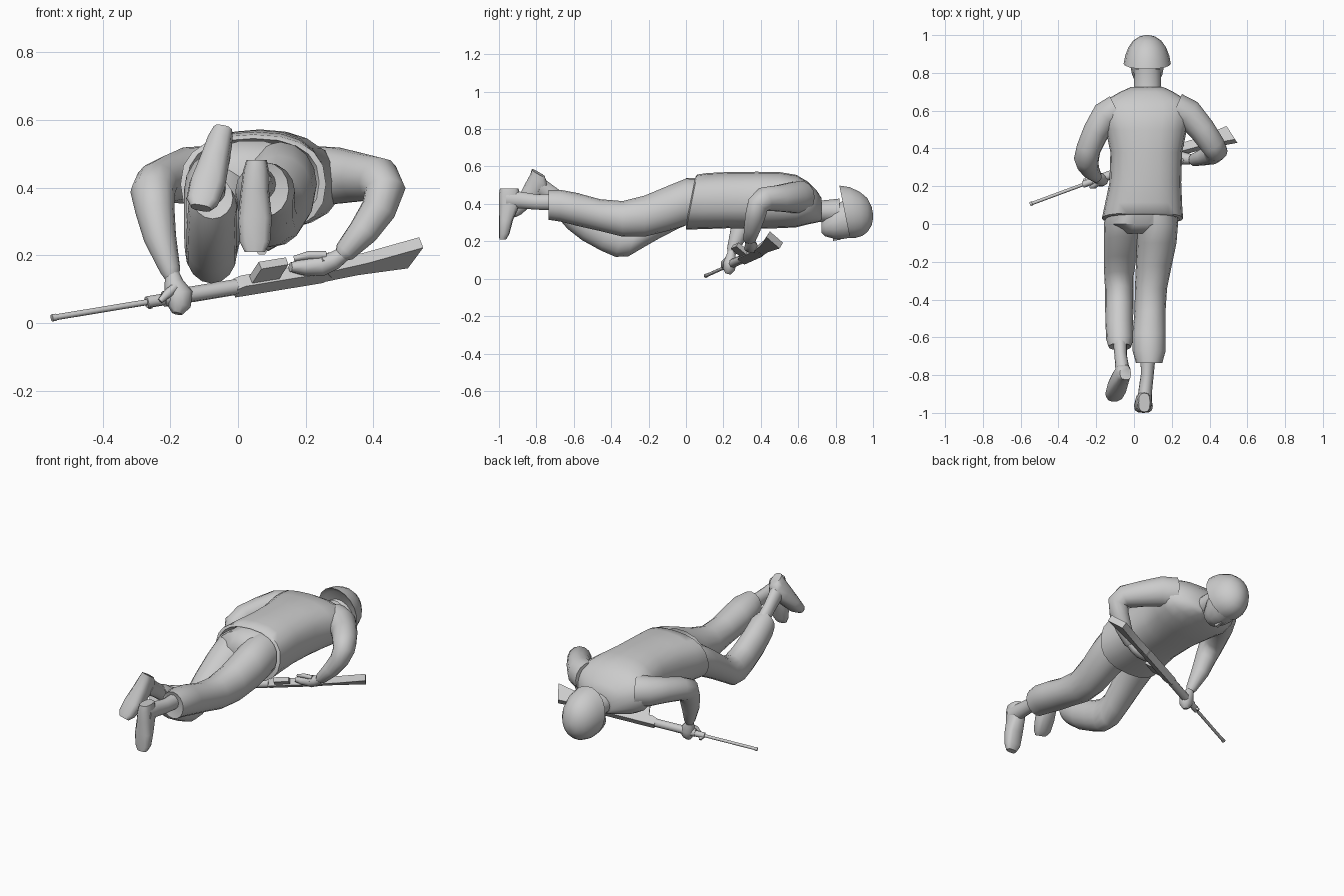
import bpy, bmesh, math
from mathutils import Vector

grey = bpy.data.materials.new("light_grey")
grey.diffuse_color = (0.6, 0.6, 0.6, 1)


def finish(name, bm, angle=50):
    bmesh.ops.recalc_face_normals(bm, faces=bm.faces)
    me = bpy.data.meshes.new(name)
    bm.to_mesh(me)
    bm.free()
    me.materials.append(grey)
    ob = bpy.data.objects.new(name, me)
    bpy.context.collection.objects.link(ob)
    bpy.ops.object.select_all(action='DESELECT')
    ob.select_set(True)
    bpy.context.view_layer.objects.active = ob
    bpy.ops.object.shade_smooth_by_angle(angle=math.radians(angle))
    return ob


def loft(name, rings, n=14, axis=None, power=2.0, slants=None, ref=(1, 0, 0), angle=50):
    """Skin of ellipse rings (x, y, z, half width, half depth)."""
    bm = bmesh.new()
    pts = [Vector(r[:3]) for r in rings]
    loops = []
    for i, r in enumerate(rings):
        if axis:
            t = Vector(axis).normalized()
        else:
            d0 = (pts[i] - pts[max(i - 1, 0)]).normalized()
            d1 = (pts[min(i + 1, len(pts) - 1)] - pts[i]).normalized()
            t = (d0 + d1).normalized()
        u = Vector(ref)
        u = (u - t * u.dot(t)).normalized()
        v = u.cross(t)
        k = slants[i] if slants else 0
        loop = []
        for j in range(n):
            q = 2 * math.pi * j / n
            c, s = math.cos(q), math.sin(q)
            cu = math.copysign(abs(c) ** (2 / power), c) * r[3]
            sv = math.copysign(abs(s) ** (2 / power), s) * r[4]
            loop.append(bm.verts.new(pts[i] + u * cu + v * sv + t * k * sv))
        loops.append(loop)
    for a, b in zip(loops, loops[1:]):
        for j in range(n):
            bm.faces.new((a[j], a[(j + 1) % n], b[(j + 1) % n], b[j]))
    bm.faces.new(loops[0][::-1])
    bm.faces.new(loops[-1])
    return finish(name, bm, angle)


# Jacket, with the hem turned inwards, and collar
Y = (0, 1, 0)
loft("jacket", [
    (0.05, 0.08, 0.42, 0.17, 0.11), (0.045, 0.025, 0.415, 0.195, 0.13),
    (0.045, 0.03, 0.41, 0.215, 0.147), (0.05, 0.10, 0.415, 0.205, 0.15),
    (0.06, 0.22, 0.42, 0.19, 0.15), (0.065, 0.38, 0.42, 0.19, 0.152),
    (0.065, 0.50, 0.42, 0.215, 0.15), (0.065, 0.59, 0.415, 0.24, 0.14),
    (0.065, 0.65, 0.405, 0.225, 0.115), (0.067, 0.70, 0.385, 0.14, 0.085),
    (0.07, 0.725, 0.37, 0.085, 0.06)], n=20, axis=Y, power=2.4,
    slants=[0.2, 0.2, 0.2, 0.1, 0, 0, 0, 0, 0, 0, 0])

# Neck, face and helmet
loft("neck", [(0.07, 0.66, 0.37, 0.08, 0.065), (0.072, 0.73, 0.36, 0.072, 0.06),
              (0.072, 0.82, 0.36, 0.07, 0.07)], axis=Y)
loft("face", [(0.07, 0.725, 0.275, 0.03, 0.03), (0.07, 0.745, 0.285, 0.06, 0.06),
              (0.07, 0.79, 0.30, 0.08, 0.088), (0.07, 0.84, 0.315, 0.09, 0.105),
              (0.07, 0.90, 0.33, 0.09, 0.11)], axis=Y)
loft("nose", [(0.07, 0.785, 0.215, 0.018, 0.015), (0.07, 0.83, 0.22, 0.01, 0.012)],
     n=6, axis=Y)
loft("helmet", [
    (0.07, 0.865, 0.355, 0.10, 0.12), (0.07, 0.848, 0.358, 0.125, 0.142),
    (0.07, 0.89, 0.354, 0.117, 0.138), (0.07, 0.935, 0.347, 0.10, 0.12),
    (0.07, 0.97, 0.34, 0.075, 0.092), (0.07, 0.993, 0.335, 0.04, 0.05),
    (0.07, 1.0, 0.333, 0.01, 0.012)], n=18, axis=Y, slants=[-0.2, -0.2, -0.12, -0.06, 0, 0, 0])

# Trousers: straight leg and bent leg
loft("straight_leg", [
    (0.11, 0.12, 0.42, 0.11, 0.11), (0.125, 0.0, 0.41, 0.108, 0.125),
    (0.12, -0.10, 0.375, 0.105, 0.12), (0.105, -0.22, 0.335, 0.095, 0.11),
    (0.09, -0.34, 0.32, 0.085, 0.095), (0.085, -0.46, 0.34, 0.082, 0.085),
    (0.08, -0.58, 0.37, 0.088, 0.088), (0.08, -0.67, 0.39, 0.088, 0.085),
    (0.08, -0.735, 0.395, 0.07, 0.08), (0.075, -0.725, 0.40, 0.04, 0.045)], n=16, axis=Y)
loft("bent_leg", [
    (-0.02, 0.12, 0.42, 0.11, 0.10), (-0.055, 0.0, 0.39, 0.105, 0.125),
    (-0.065, -0.10, 0.335, 0.095, 0.12), (-0.075, -0.20, 0.27, 0.085, 0.11),
    (-0.08, -0.28, 0.215, 0.077, 0.10), (-0.078, -0.35, 0.205, 0.075, 0.092),
    (-0.078, -0.43, 0.235, 0.075, 0.088), (-0.078, -0.53, 0.29, 0.073, 0.088),
    (-0.075, -0.61, 0.345, 0.072, 0.082), (-0.075, -0.65, 0.37, 0.06, 0.065),
    (-0.075, -0.64, 0.37, 0.035, 0.04)], n=16, axis=(0, -1, 0.3))
loft("seat", [(0.04, 0.12, 0.43, 0.17, 0.11), (0.04, 0.0, 0.435, 0.165, 0.105),
              (0.04, -0.05, 0.41, 0.10, 0.07)], axis=Y)

# Boots: ankle shaft, then the foot from heel to toe
loft("straight_ankle", [(0.075, -0.69, 0.41, 0.04, 0.045), (0.07, -0.80, 0.41, 0.034, 0.042),
                        (0.06, -0.88, 0.42, 0.036, 0.045), (0.055, -0.96, 0.425, 0.04, 0.05)])
loft("straight_foot", [(0.055, -0.945, 0.482, 0.03, 0.05), (0.053, -0.945, 0.45, 0.038, 0.055),
                       (0.05, -0.945, 0.39, 0.042, 0.055), (0.05, -0.963, 0.31, 0.05, 0.037),
                       (0.05, -0.972, 0.24, 0.045, 0.028), (0.05, -0.98, 0.21, 0.03, 0.018)],
     n=12, axis=(0, 0, -1), power=2.8)
loft("bent_ankle", [(-0.075, -0.60, 0.37, 0.038, 0.04), (-0.07, -0.70, 0.44, 0.033, 0.042),
                    (-0.06, -0.78, 0.49, 0.038, 0.05)])
loft("bent_foot", [(-0.045, -0.79, 0.565, 0.03, 0.04), (-0.055, -0.785, 0.53, 0.038, 0.055),
                   (-0.07, -0.815, 0.475, 0.044, 0.055), (-0.09, -0.865, 0.41, 0.053, 0.04),
                   (-0.105, -0.905, 0.36, 0.048, 0.03), (-0.11, -0.925, 0.34, 0.03, 0.018)],
     n=12, axis=(-0.2, -0.5, -0.85), power=2.8)

# Sleeves
loft("right_sleeve", [
    (-0.09, 0.60, 0.435, 0.085, 0.09), (-0.15, 0.57, 0.435, 0.08, 0.085),
    (-0.20, 0.49, 0.425, 0.07, 0.072), (-0.24, 0.40, 0.41, 0.065, 0.066),
    (-0.252, 0.345, 0.385, 0.066, 0.066), (-0.245, 0.315, 0.33, 0.058, 0.058),
    (-0.23, 0.285, 0.25, 0.048, 0.05), (-0.20, 0.25, 0.155, 0.03, 0.032),
    (-0.195, 0.245, 0.135, 0.022, 0.022)])
loft("left_sleeve", [
    (0.22, 0.61, 0.435, 0.085, 0.09), (0.29, 0.58, 0.435, 0.08, 0.085),
    (0.36, 0.50, 0.43, 0.07, 0.072), (0.415, 0.42, 0.425, 0.066, 0.066),
    (0.435, 0.385, 0.395, 0.06, 0.06), (0.415, 0.37, 0.335, 0.052, 0.055),
    (0.37, 0.355, 0.27, 0.045, 0.045), (0.315, 0.34, 0.21, 0.032, 0.034),
    (0.305, 0.34, 0.20, 0.022, 0.024)])

# Hands with thumbs
loft("right_hand", [(-0.195, 0.245, 0.15, 0.02, 0.02), (-0.19, 0.24, 0.12, 0.028, 0.026),
                    (-0.175, 0.235, 0.085, 0.042, 0.036), (-0.175, 0.23, 0.05, 0.035, 0.033),
                    (-0.18, 0.225, 0.028, 0.016, 0.016)], n=10)
loft("right_thumb", [(-0.18, 0.225, 0.11, 0.014, 0.014), (-0.21, 0.20, 0.085, 0.014, 0.014),
                     (-0.23, 0.195, 0.065, 0.008, 0.008)], n=8)
loft("left_hand", [(0.32, 0.34, 0.21, 0.022, 0.022), (0.285, 0.345, 0.185, 0.03, 0.028),
                   (0.245, 0.35, 0.17, 0.036, 0.034), (0.19, 0.34, 0.165, 0.032, 0.025),
                   (0.155, 0.325, 0.165, 0.014, 0.014)], n=10, ref=(0, 1, 0))
loft("left_thumb", [(0.26, 0.335, 0.20, 0.013, 0.013), (0.21, 0.33, 0.20, 0.013, 0.013),
                    (0.165, 0.33, 0.19, 0.008, 0.008)], n=8, ref=(0, 1, 0))

# Rifle frame: s runs along x from the muzzle, u points to the magazine side
muzzle = Vector((-0.55, 0.105, 0.015))
along = Vector((1, 0.37, 0.165))
down = Vector((0.2, -0.8, 0.57))
down = (down - along * down.dot(along) / along.length_squared).normalized()
side = along.cross(down).normalized()


def gun(s, u):
    return muzzle + along * s + down * u


def plate(name, profile, half):
    """Profile of (s, u) points, extruded sideways."""
    bm = bmesh.new()
    rows = [[bm.verts.new(gun(s, u) + side * h) for s, u in profile] for h in (-half, half)]
    n = len(profile)
    for j in range(n):
        bm.faces.new((rows[0][j], rows[0][(j + 1) % n], rows[1][(j + 1) % n], rows[1][j]))
    bm.faces.new(rows[0][::-1])
    bm.faces.new(rows[1])
    return finish(name, bm, 30)


def tube(name, s0, s1, r, u=0):
    return loft(name, [(*gun(s0, u), r, r), (*gun(s1, u), r, r)], n=8, ref=side)


tube("barrel", 0.0, 0.36, 0.009)
tube("muzzle_ring", 0.0, 0.012, 0.011)
tube("gas_block", 0.28, 0.34, 0.018)
plate("front_sight", [(0.275, 0), (0.29, -0.03), (0.30, -0.03), (0.31, 0)], 0.006)
tube("handguard", 0.33, 0.545, 0.024, 0.003)
plate("receiver", [(0.54, -0.022), (0.80, -0.022), (0.82, 0.0), (0.80, 0.03), (0.56, 0.03),
                   (0.54, 0.02)], 0.02)
plate("magazine", [(0.58, 0.02), (0.66, 0.02), (0.675, 0.10), (0.595, 0.10)], 0.013)
plate("pistol_grip", [(0.74, 0.02), (0.78, 0.02), (0.815, 0.085), (0.78, 0.09)], 0.013)
plate("stock", [(0.79, -0.02), (0.90, -0.012), (1.05, -0.02), (1.075, 0.08), (0.92, 0.045),
                (0.79, 0.03)], 0.019)
